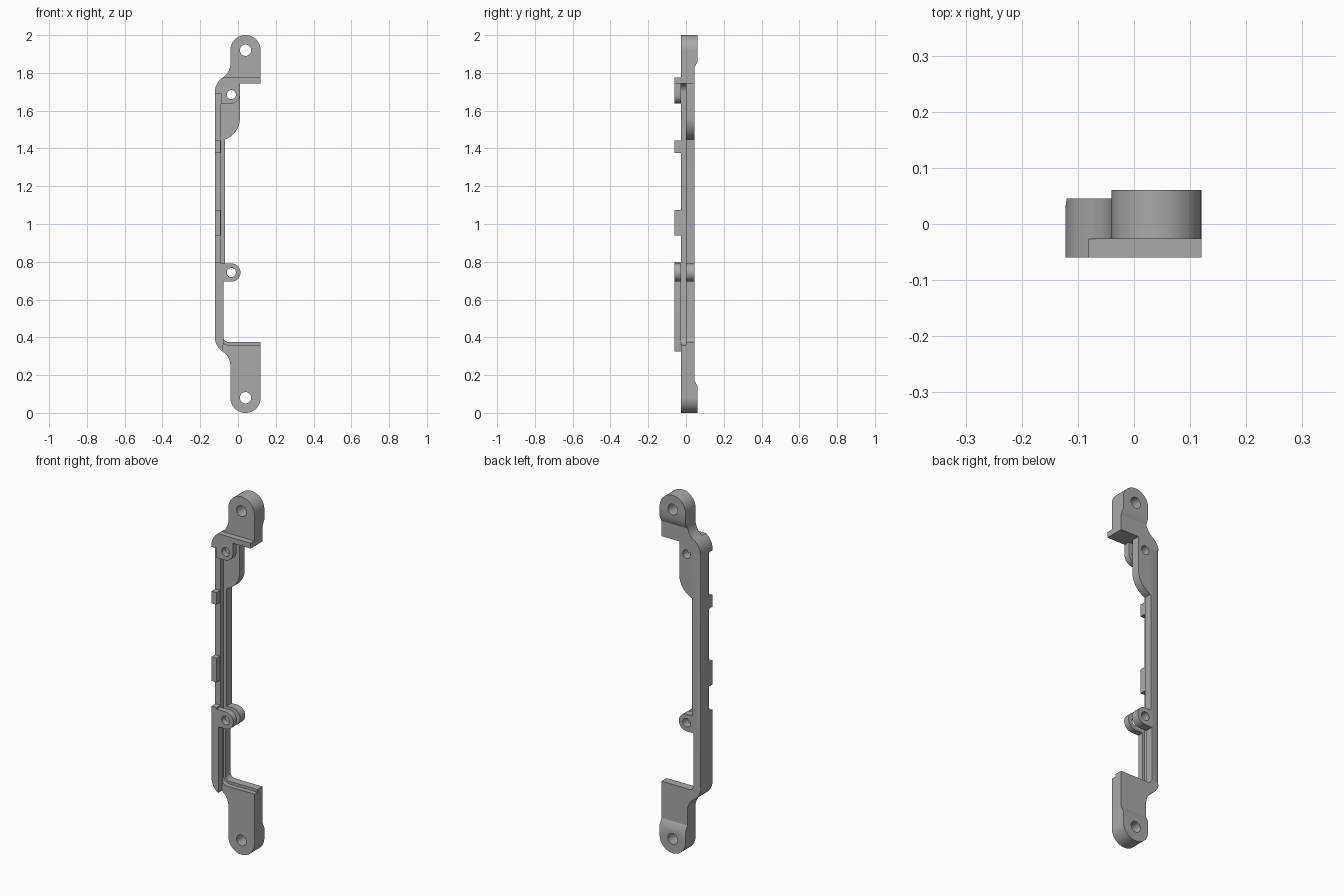
import bpy, bmesh
from math import sin, cos, radians

if "Cube" in bpy.data.objects:
    bpy.data.objects.remove(bpy.data.objects["Cube"], do_unlink=True)

grey = bpy.data.materials.new("plain grey")
grey.use_nodes = True
COLOUR = (0.4, 0.4, 0.4, 1)
grey.diffuse_color = COLOUR
grey.node_tree.nodes["Principled BSDF"].inputs["Base Color"].default_value = COLOUR

# Depth levels from front to back
FRONT, WEB, PLATE, BACK, PAD = -0.06, -0.027, 0.0, 0.045, 0.061
LEFT, RIGHT = -0.122, 0.12


def arc(cx, cz, r, a0, a1, n=16):
    angles = [radians(a0 + (a1 - a0) * i / n) for i in range(n + 1)]
    return [(cx + r * cos(a), cz + r * sin(a)) for a in angles]


def circle(cx, cz, r):
    return arc(cx, cz, r, 0, 360, 32)[:-1]


def prism(name, outline, y0, y1, holes=(), adjust=None):
    """Extrude an x-z outline with holes from y0 to y1."""
    bm = bmesh.new()
    caps = ([], [])
    for loop in [outline, *holes]:
        rings = [[bm.verts.new((x, y, z)) for x, z in loop] for y in (y0, y1)]
        for i in range(len(loop)):
            a, b = rings[0][i - 1], rings[0][i]
            c, d = rings[1][i], rings[1][i - 1]
            caps[0].append(bm.edges.new((a, b)))
            caps[1].append(bm.edges.new((d, c)))
            bm.faces.new((a, b, c, d))
    for edges in caps:
        bmesh.ops.triangle_fill(bm, edges=edges, use_beauty=True, normal=(0, 1, 0))
    bmesh.ops.recalc_face_normals(bm, faces=bm.faces[:])
    if adjust:
        adjust(bm)
    mesh = bpy.data.meshes.new(name)
    bm.to_mesh(mesh)
    bm.free()
    mesh.materials.append(grey)
    ob = bpy.data.objects.new(name, mesh)
    bpy.context.collection.objects.link(ob)
    bpy.ops.object.select_all(action="DESELECT")
    ob.select_set(True)
    bpy.context.view_layer.objects.active = ob
    bpy.ops.object.shade_smooth_by_angle(angle=radians(30))
    return ob


# Shared outer edge: ear, S-curve, straight back, S-curve, ear
R, A = 0.089, 57
top_neck = arc(-0.04 - R, 1.85, R, 0, -A, 10)
top_shoulder = arc(LEFT + R, 1.70, R, 180 - A, 180, 10)
low_shoulder = arc(LEFT + R, 0.40, R, 180, 180 + A, 10)
low_neck = arc(-0.04 - R, 0.25, R, A, 0, 10)
outer = (arc(0.04, 1.92, 0.08, 0, 180, 32) + top_neck + top_shoulder[1:]
         + low_shoulder + low_neck[1:] + arc(0.04, 0.08, 0.08, 180, 360, 32))

ear_holes = [circle(0.04, z, 0.03) for z in (1.92, 0.08)]
top_hole = circle(-0.035, 1.685, 0.024)
low_hole = circle(-0.035, 0.743, 0.024)
low_boss = arc(-0.035, 0.743, 0.048, -90, 90)


def bevel_outer_edge(bm):
    edges = [e for e in bm.edges
             if all(v.co.y > BACK - 0.001 and v.co.x < LEFT + 0.001 for v in e.verts)]
    bmesh.ops.bevel(bm, geom=edges, offset=0.012, segments=2, profile=0.5,
                    affect="EDGES")


# Back plate with the wide rail, lobe and rear boss lug
back_inner = ([(RIGHT, 0.375)] + arc(-0.05, 0.403, 0.028, 270, 180, 8)
              + [(-0.078, 0.695)] + low_boss + [(-0.07, 0.79), (-0.07, 1.44)]
              + arc(-0.11, 1.56, 0.12, -70, 0) + [(0.01, 1.745), (RIGHT, 1.745)])
prism("back_plate", outer + back_inner, PLATE, BACK,
      ear_holes + [top_hole, low_hole], bevel_outer_edge)

# Middle web, narrower so that it forms the groove
web_inner = ([(RIGHT, 0.36)] + arc(-0.05, 0.40, 0.04, 270, 180, 8)
             + arc(-0.04, 1.695, 0.05, 180, 90, 8) + [(RIGHT, 1.745)])
prism("middle_web", outer + web_inner, WEB, PLATE, ear_holes)

# Upper front flange with its boss lug
flange = (top_shoulder + [(LEFT, 1.69), (-0.09, 1.69), (-0.09, 1.637)]
          + arc(-0.038, 1.685, 0.048, -90, 0, 10)
          + [(0.01, 1.745), (RIGHT, 1.745), (RIGHT, 1.775)])
prism("upper_flange", flange, FRONT, WEB, [top_hole])

# Lower front plate with its boss lug
lower = (low_shoulder + [(-0.078, 0.36), (-0.078, 0.695)] + low_boss
         + [(-0.09, 0.791), (-0.09, 0.80), (LEFT, 0.80)])
prism("lower_front_plate", lower, FRONT, WEB, [low_hole])

# Small locating tabs along the rail
for name, z0, z1 in (("upper_tab", 1.375, 1.442), ("middle_tab", 0.94, 1.075)):
    prism(name, [(LEFT, z0), (-0.092, z0), (-0.092, z1), (LEFT, z1)], FRONT, WEB)

# Raised pads behind the ears, with a sloped inner end
for name, side in (("upper_ear_pad", 1), ("lower_ear_pad", -1)):
    def slope(bm):
        for v in bm.verts:
            if v.co.y < BACK + 0.001 and abs(v.co.z - 1) < 0.861:
                v.co.z -= side * 0.03
    pad = arc(0.04, 1.92, 0.08, 0, 180, 32) + [(-0.04, 1.86), (RIGHT, 1.86)]
    hole = circle(0.04, 1.92, 0.03)
    flip = lambda pts: [(x, 1 + side * (z - 1)) for x, z in pts]
    prism(name, flip(pad), BACK, PAD, [flip(hole)], slope)
